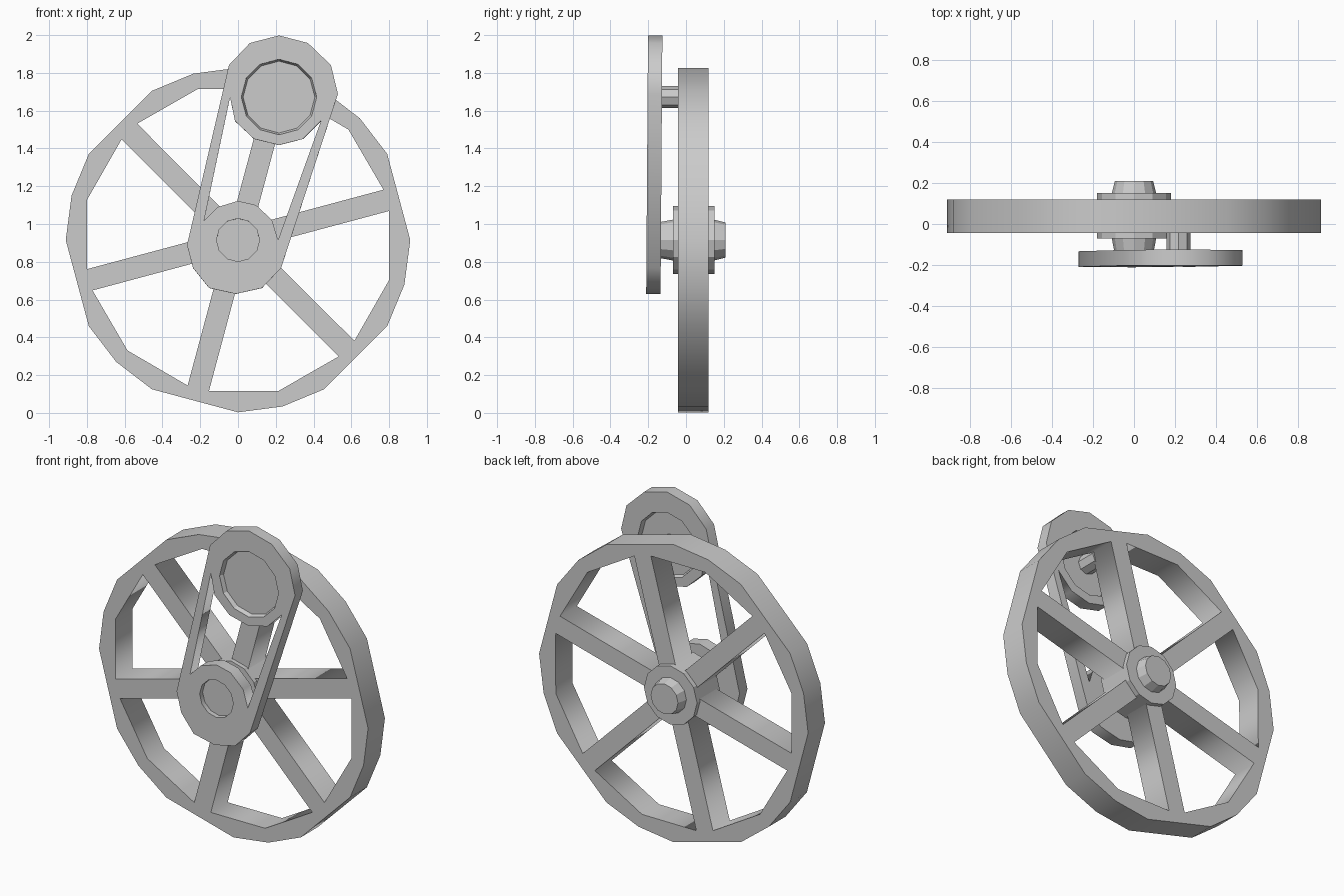
import bpy, bmesh
from math import sin, cos, radians, pi

if "Cube" in bpy.data.objects:
    bpy.data.objects.remove(bpy.data.objects["Cube"])

AXLE = (0.0, 0.915)      # wheel centre (x, z)
KNOB = (0.217, 1.672)    # upper crank centre (x, z)
TILT = 0.007             # slight lean of the crank


def polar(r, deg, c=(0, 0)):
    return (c[0] + r * cos(radians(deg)), c[1] + r * sin(radians(deg)))


def ngon(r, n, c):
    return [polar(r, 360 * i / n, c) for i in range(n)]


def plate(name, loops, y0, y1, tilt=0.0):
    """Flat plate from an (x, z) outline plus hole loops, spanning y0..y1."""
    cu = bpy.data.curves.new(name, 'CURVE')
    cu.dimensions, cu.fill_mode, cu.extrude = '2D', 'BOTH', (y1 - y0) / 2
    for pts in loops:
        sp = cu.splines.new('POLY')
        sp.points.add(len(pts) - 1)
        for p, (x, z) in zip(sp.points, pts):
            p.co = (x, z, 0, 1)
        sp.use_cyclic_u = True
    ob = bpy.data.objects.new(name, cu)
    bpy.context.collection.objects.link(ob)
    ob.location.y = (y0 + y1) / 2 - tilt * 1.3
    ob.rotation_euler.x = pi / 2 - tilt
    bpy.ops.object.select_all(action='DESELECT')
    ob.select_set(True)
    bpy.context.view_layer.objects.active = ob
    bpy.ops.object.convert(target='MESH')


def lathe(name, profile, c, n=12):
    """Turned part about a y axis through c; profile is (y, radius), ends capped."""
    bm = bmesh.new()
    rings = [[bm.verts.new((x, y, z)) for x, z in ngon(r, n, c)] for y, r in profile]
    for a, b in zip(rings, rings[1:]):
        for i in range(n):
            j = (i + 1) % n
            bm.faces.new((a[i], a[j], b[j], b[i]))
    bm.faces.new(rings[0])
    bm.faces.new(rings[-1])
    bmesh.ops.recalc_face_normals(bm, faces=bm.faces)
    me = bpy.data.meshes.new(name)
    bm.to_mesh(me)
    bm.free()
    bpy.context.collection.objects.link(bpy.data.objects.new(name, me))


# Spoked wheel: rim outline and six openings between spokes
rim = [polar(0.912, 60 * k + a, AXLE) for k in range(6) for a in (0, 30, 45)]
openings = [[polar(r, 60 * k + a, AXLE) for r, a in
             ((0.116, 45), (0.815, 19.1), (0.827, 45), (0.815, 70.9))]
            for k in range(6)]
plate("wheel", [rim] + openings, -0.043, 0.12)

# Wheel hub and tapered axle
lathe("hub", [(-0.07, 0.18), (0.15, 0.18)], AXLE)
lathe("axle", [(-0.15, 0.093), (-0.07, 0.108), (0.15, 0.108), (0.21, 0.093)], AXLE)

# Crank frame: outline, slot between the arms, two round openings
outline = [(.217, 1.998), (.37, 1.958), (.492, 1.841), (.529, 1.688), (.228, .767),
           (.127, .661), (-.011, .63), (-.153, .661), (-.238, .767), (-.27, .889),
           (-.048, 1.841), (.063, 1.958)]
slot = [(-.042, 1.672), (-.016, 1.545), (.085, 1.45), (.217, 1.418), (.344, 1.45),
        (.439, 1.545), (.212, .915), (.18, 1.021), (.095, 1.1), (0, 1.122),
        (-.106, 1.09), (-.18, 1.016)]
plate("crank_frame", [outline, slot, ngon(0.2, 12, KNOB), ngon(0.114, 12, AXLE)],
      -0.206, -0.13, TILT)

# Recessed discs filling the crank openings
lathe("knob_disc", [(-0.178, 0.19), (-0.202, 0.2), (-0.129, 0.2), (-0.153, 0.19)], KNOB)
lathe("axle_disc", [(-0.18, 0.114), (-0.134, 0.114)], AXLE)

# Pin joining the crank to the wheel
lathe("crank_pin", [(-0.16, 0.058), (-0.03, 0.058)], KNOB, 8)
